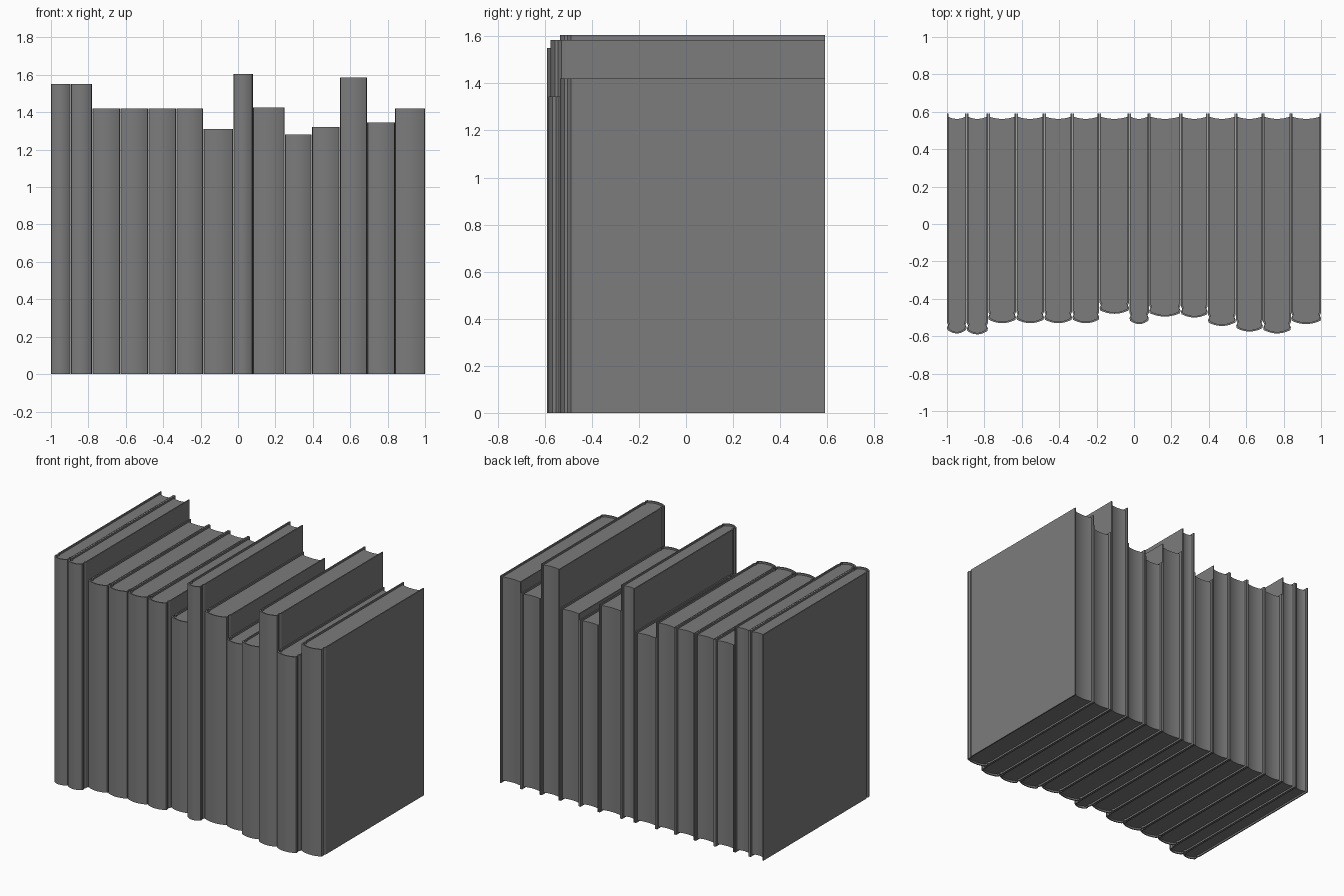
import bpy, bmesh, math

if "Cube" in bpy.data.objects:
    bpy.data.objects.remove(bpy.data.objects["Cube"])

# One dark grey for covers and pages
grey = bpy.data.materials.new("dark_grey")
grey.diffuse_color = (0.2, 0.2, 0.2, 1)
grey.use_nodes = True
grey.node_tree.nodes["Principled BSDF"].inputs["Base Color"].default_value = grey.diffuse_color

BACK = 0.59      # rear edge of the cover boards
T = 0.008        # cover thickness
RECESS = 0.012   # pages sit inside the cover by this much at top and bottom

# x edges between neighbouring books
EDGES = [-1, -0.895, -0.78, -0.63, -0.48, -0.33, -0.185, -0.025, 0.08,
         0.25, 0.395, 0.545, 0.69, 0.84, 1.0]
HEIGHTS = [1.55, 1.55, 1.42, 1.42, 1.42, 1.42, 1.31, 1.605, 1.425,
           1.28, 1.32, 1.585, 1.345, 1.42]
FRONTS = [-0.585, -0.59, -0.53, -0.53, -0.53, -0.53, -0.48, -0.535, -0.495,
          -0.50, -0.545, -0.575, -0.585, -0.535]


def arc(w, y_mid, y_side, n=10):
    """Shallow curve across the book, from +w to -w."""
    pts = []
    for i in range(n + 1):
        s = 1 - 2 * i / n
        pts.append((w * s, y_mid + (y_side - y_mid) * s * s))
    return pts


def cover_path(w, f, inset=0.0):
    """U-shaped plan: right board, hinge groove, rounded spine, left board."""
    w -= inset
    f += inset
    side = [(w, BACK), (w, f + 0.06), (w - 0.007, f + 0.046), (w, f + 0.032)]
    spine = arc(w - 0.003, f, f + 0.018)
    return side + spine + [(-x, y) for x, y in reversed(side)]


def prism(name, loop, z0, z1, quads=None):
    """Extrude a closed plan loop; quads optionally splits the end caps."""
    bm = bmesh.new()
    lo = [bm.verts.new((x, y, z0)) for x, y in loop]
    hi = [bm.verts.new((x, y, z1)) for x, y in loop]
    n = len(loop)
    for i in range(n):
        j = (i + 1) % n
        bm.faces.new((lo[i], lo[j], hi[j], hi[i]))
    for q in quads or [range(n)]:
        bm.faces.new([hi[i] for i in q])
        bm.faces.new([lo[i] for i in reversed(list(q))])
    bmesh.ops.recalc_face_normals(bm, faces=bm.faces)
    mesh = bpy.data.meshes.new(name)
    bm.to_mesh(mesh)
    bm.free()
    mesh.materials.append(grey)
    ob = bpy.data.objects.new(name, mesh)
    bpy.context.collection.objects.link(ob)
    bpy.ops.object.select_all(action='DESELECT')
    ob.select_set(True)
    bpy.context.view_layer.objects.active = ob
    bpy.ops.object.shade_smooth_by_angle(angle=math.radians(25))
    return ob


for k, (h, f) in enumerate(zip(HEIGHTS, FRONTS), 1):
    x0, x1 = EDGES[k - 1], EDGES[k]
    cx, w = (x0 + x1) / 2, (x1 - x0) / 2
    if 1 < k < 14:
        w -= 0.001   # hairline gap between books

    # Hard cover: thin wall between an outer and an inner path
    outer, inner = cover_path(w, f), cover_path(w, f, T)
    n = len(outer)
    ring = [(i, i + 1, 2 * n - 2 - i, 2 * n - 1 - i) for i in range(n - 1)]
    cover = prism(f"book_{k}_cover", outer + inner[::-1], 0, h, ring)
    cover.location.x = cx

    # Page block: fills the cover, with a hollow curved fore edge
    pages = inner[1:-1] + arc(w - T, 0.562, 0.573)[::-1]
    block = prism(f"book_{k}_pages", pages, RECESS, h - RECESS)
    block.location.x = cx
